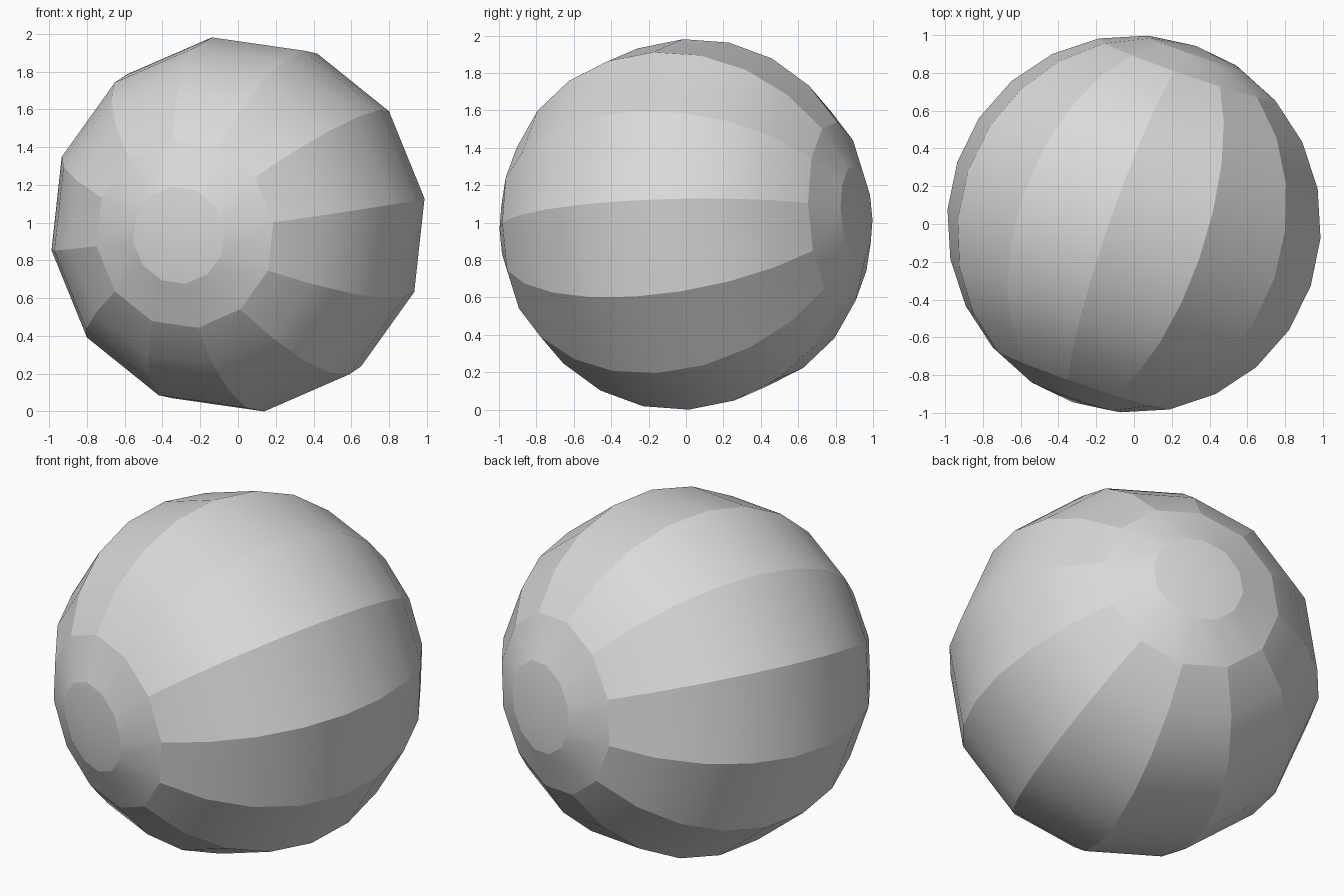
import bpy
import bmesh
from math import cos, radians
from mathutils import Matrix, Vector

cube = bpy.data.objects.get("Cube")
if cube:
    bpy.data.objects.remove(cube, do_unlink=True)

# Plain grey surface
grey = bpy.data.materials.new("plain_grey")
grey.use_nodes = True
colour = (0.7, 0.7, 0.7, 1.0)
grey.diffuse_color = colour
grey.node_tree.nodes["Principled BSDF"].inputs["Base Color"].default_value = colour

# Ball with twelve segments and twelve rings
bm = bmesh.new()
bmesh.ops.create_uvsphere(bm, u_segments=12, v_segments=12, radius=1.0)
for face in bm.faces:
    face.smooth = True

# Creases: the long ribs between the caps, and the rings that bound each cap
cap = cos(radians(30)) - 0.01
for edge in bm.edges:
    heights = [abs(v.co.z) for v in edge.verts]
    is_ring = abs(heights[0] - heights[1]) < 0.001
    edge.smooth = not ((is_ring and heights[0] > cap)
                       or (not is_ring and min(heights) < cap))

# Lay the pole axis toward the front, slightly turned and tipped
pole = Vector((-0.325, -0.944, -0.06)).normalized()
rib = Vector((0.937, -0.328, 0.126))
rib = (rib - pole * rib.dot(pole)).normalized()
turn = Matrix((rib, pole.cross(rib), pole)).transposed()
bmesh.ops.transform(bm, matrix=turn.to_4x4(), verts=bm.verts)

# Rest the ball on the ground
lowest = min(v.co.z for v in bm.verts)
bmesh.ops.translate(bm, vec=(0, 0, -lowest), verts=bm.verts)

mesh = bpy.data.meshes.new("ball")
bm.to_mesh(mesh)
bm.free()
mesh.materials.append(grey)
ball = bpy.data.objects.new("ball", mesh)
bpy.context.collection.objects.link(ball)
